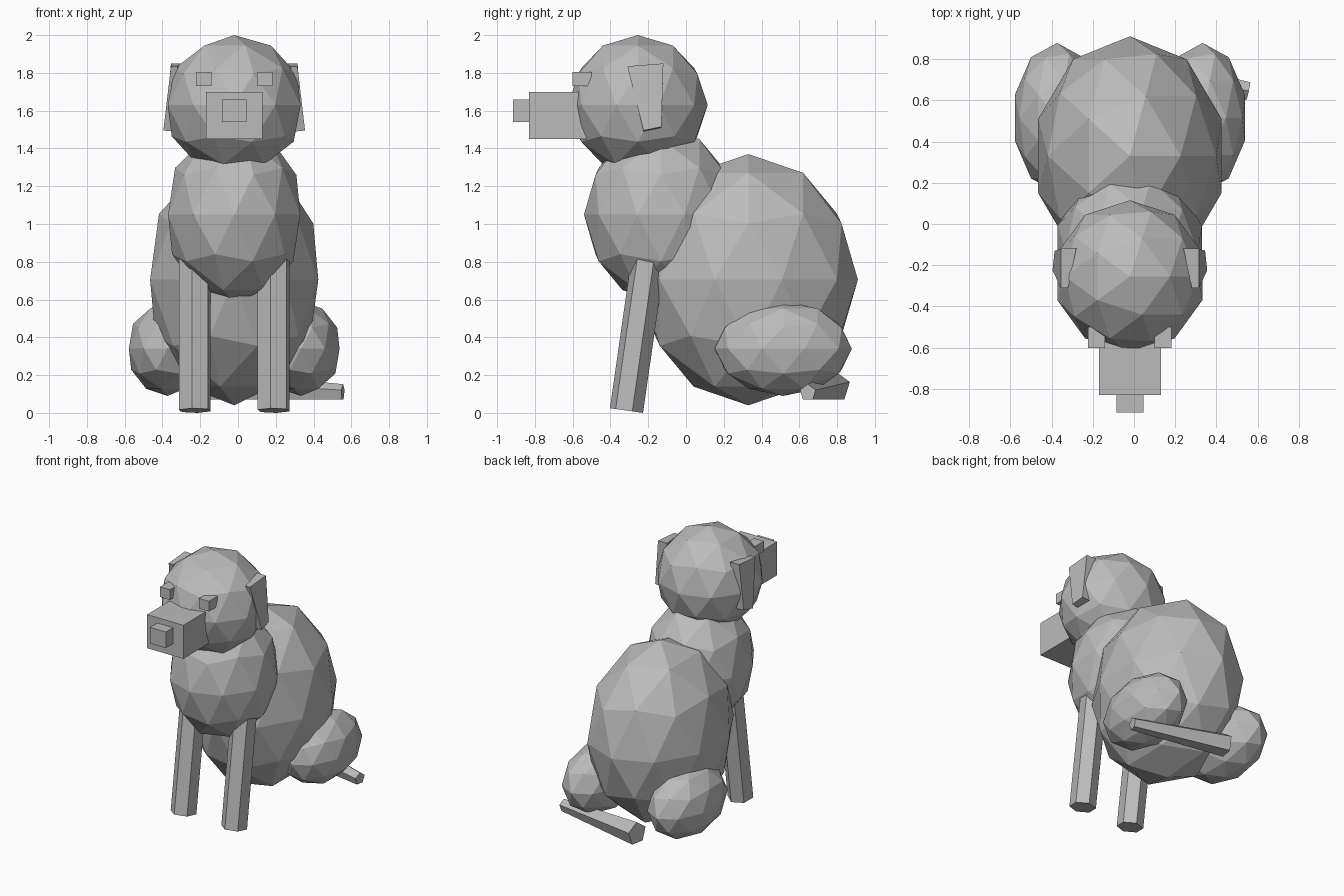
import bpy, bmesh, math
from mathutils import Vector

cube = bpy.data.objects.get("Cube")
if cube:
    bpy.data.objects.remove(cube, do_unlink=True)

MID = -0.02  # symmetry plane of the dog

grey = bpy.data.materials.new("plain grey")
grey.use_nodes = True
grey.diffuse_color = (0.5, 0.5, 0.5, 1)
grey.node_tree.nodes["Principled BSDF"].inputs["Base Color"].default_value = (0.5, 0.5, 0.5, 1)


def finish(name, bm):
    bmesh.ops.recalc_face_normals(bm, faces=bm.faces)
    mesh = bpy.data.meshes.new(name)
    bm.to_mesh(mesh)
    bm.free()
    mesh.materials.append(grey)
    obj = bpy.data.objects.new(name, mesh)
    bpy.context.collection.objects.link(obj)
    return obj


def ball(name, centre, radii):
    bm = bmesh.new()
    bmesh.ops.create_icosphere(bm, subdivisions=2, radius=1)
    bmesh.ops.scale(bm, vec=radii, verts=bm.verts)
    bmesh.ops.translate(bm, vec=centre, verts=bm.verts)
    return finish(name, bm)


def box(name, low, high):
    low, high = Vector(low), Vector(high)
    bm = bmesh.new()
    bmesh.ops.create_cube(bm, size=1)
    bmesh.ops.scale(bm, vec=high - low, verts=bm.verts)
    bmesh.ops.translate(bm, vec=(low + high) / 2, verts=bm.verts)
    return finish(name, bm)


def loft(name, ring_a, ring_b):
    bm = bmesh.new()
    a = [bm.verts.new(p) for p in ring_a]
    b = [bm.verts.new(p) for p in ring_b]
    n = len(a)
    bm.faces.new(a)
    bm.faces.new(b)
    for i in range(n):
        j = (i + 1) % n
        bm.faces.new((a[i], a[j], b[j], b[i]))
    return finish(name, bm)


def prism(name, start, start_radius, end, end_radius, sides, first, turn=0):
    """Tapered prism; 'first' points to the first corner, turned by degrees."""
    start, end = Vector(start), Vector(end)
    axis = (end - start).normalized()
    u = Vector(first)
    u = (u - axis * u.dot(axis)).normalized()
    v = axis.cross(u)

    def ring(centre, radius):
        angles = [math.radians(turn) + math.tau * i / sides for i in range(sides)]
        return [centre + radius * (math.cos(t) * u + math.sin(t) * v) for t in angles]

    return loft(name, ring(start, start_radius), ring(end, end_radius))


# Body masses
ball("body", (MID, 0.33, 0.705), (0.468, 0.58, 0.665))
ball("chest", (MID, -0.133, 1.05), (0.368, 0.407, 0.47))
ball("head", (MID, -0.255, 1.63), (0.37, 0.37, 0.37))

# Muzzle and nose
box("muzzle", (-0.17, -0.83, 1.45), (0.13, -0.4, 1.7))
box("nose", (-0.085, -0.915, 1.54), (0.045, -0.8, 1.66))

# Paired parts
for side, s in (("left", 1), ("right", -1)):
    ball(side + "_thigh", (MID + s * 0.353, 0.515, 0.34), (0.215, 0.363, 0.25))

    leg_x = MID + s * 0.209
    prism(side + "_front_leg", (leg_x, -0.315, 0.0125), 0.09,
          (leg_x, -0.198, 0.83), 0.09, 6, (1, 0, 0), 20)

    eye = sorted((MID + s * 0.12, MID + s * 0.202))
    box(side + "_eye", (eye[0], -0.602, 1.73), (eye[1], -0.5, 1.806))

    # Ear flap: wide at the top, narrow and flared out at the bottom
    top = [(0.3, -0.31, 1.835), (0.335, -0.31, 1.835),
           (0.335, -0.12, 1.85), (0.26, -0.12, 1.85)]
    bottom = [(0.325, -0.225, 1.49), (0.375, -0.225, 1.495),
              (0.365, -0.13, 1.515), (0.3, -0.13, 1.51)]
    loft(side + "_ear", *[[(MID + s * x, y, z) for x, y, z in ring] for ring in (top, bottom)])

# Tail lying on the ground, swept to one side
prism("tail", (-0.15, 0.79, 0.138), 0.083, (0.555, 0.645, 0.107), 0.045, 5, (0, 0, 1))
